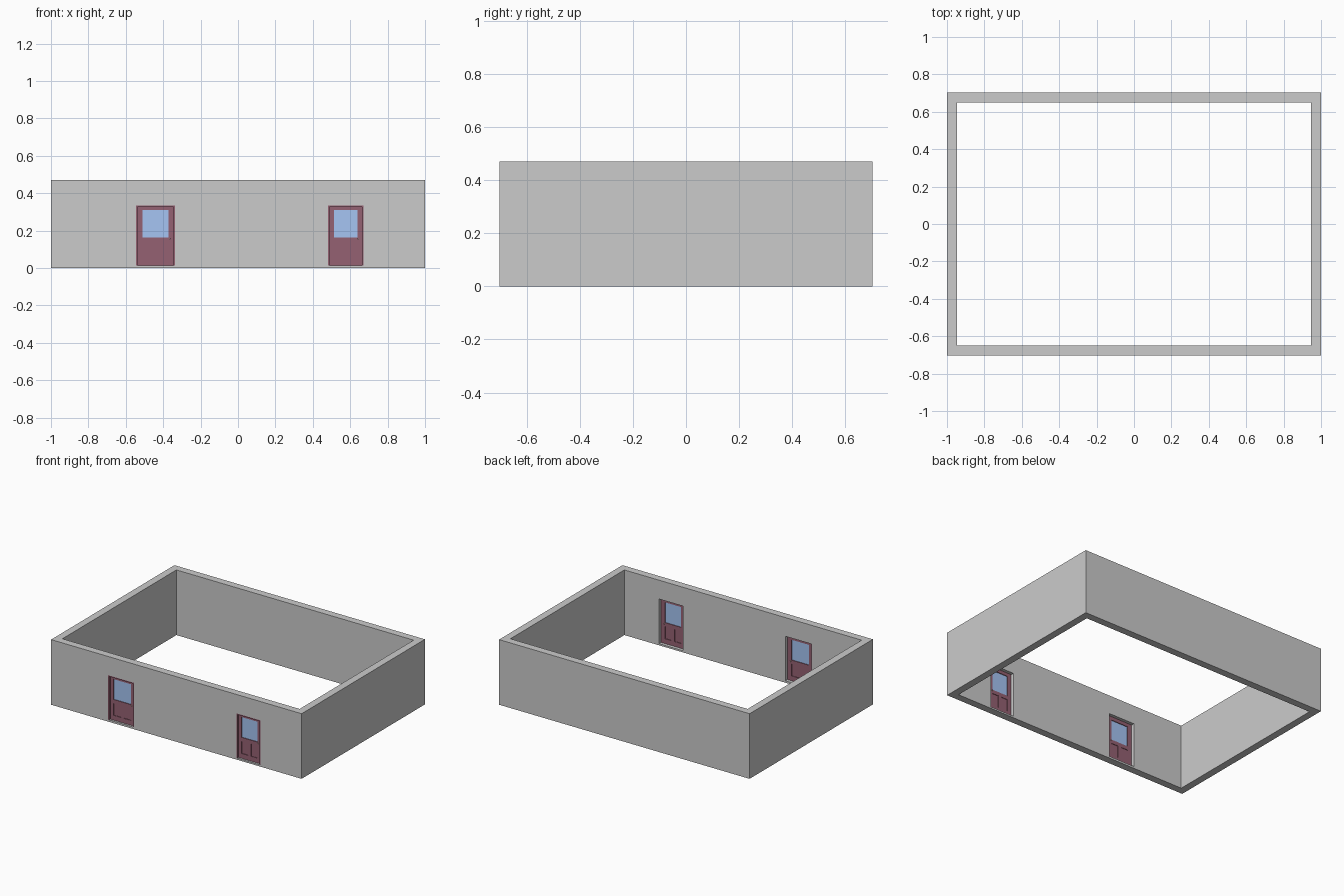
import bpy, bmesh
from mathutils import Matrix, Vector

if "Cube" in bpy.data.objects:
    bpy.data.objects.remove(bpy.data.objects["Cube"])


def material(name, color):
    m = bpy.data.materials.new(name)
    m.diffuse_color = (*color, 1)
    m.use_nodes = True
    m.node_tree.nodes["Principled BSDF"].inputs["Base Color"].default_value = m.diffuse_color
    return m


MAROON = material("maroon_paint", (0.30, 0.12, 0.17))
GLASS = material("blue_glass", (0.38, 0.56, 0.90))
BRASS = material("pale_brass", (0.70, 0.60, 0.45))


def boxes(name, spans, mat=None):
    """One object made of boxes given as (x0, x1, y0, y1, z0, z1)."""
    bm = bmesh.new()
    for x0, x1, y0, y1, z0, z1 in spans:
        centre = Vector(((x0 + x1) / 2, (y0 + y1) / 2, (z0 + z1) / 2))
        size = Matrix.Diagonal((x1 - x0, y1 - y0, z1 - z0, 1))
        bmesh.ops.create_cube(bm, size=1, matrix=Matrix.Translation(centre) @ size)
    mesh = bpy.data.meshes.new(name)
    bm.to_mesh(mesh)
    bm.free()
    ob = bpy.data.objects.new(name, mesh)
    bpy.context.collection.objects.link(ob)
    if mat:
        mesh.materials.append(mat)
    return ob


def cut(target, cutter):
    mod = target.modifiers.new("cut", 'BOOLEAN')
    mod.operation = 'DIFFERENCE'
    mod.solver = 'EXACT'
    mod.object = cutter
    bpy.context.view_layer.objects.active = target
    bpy.ops.object.modifier_apply(modifier=mod.name)
    bpy.data.objects.remove(cutter, do_unlink=True)


W, D, H, T = 1.0, 0.703, 0.47, 0.053

# wall ring
walls = boxes("walls", [(-W, W, -D, D, 0, H)])
cut(walls, boxes("room_cutter", [(-W + T, W - T, -D + T, D - T, -1, 1)]))


def door(side, x0, x1, z0, z1, stile):
    # opening through the front wall
    cut(walls, boxes("door_cutter", [(x0, x1, -D - 0.1, -D + 0.1, z0, z1)]))
    f = 0.008
    yf, yl0, yl1 = -D + 0.001, -D + 0.014, -D + 0.030

    # jamb lining
    boxes(side + "_door_frame", [
        (x0, x0 + f, yf, yl1, z0, z1), (x1 - f, x1, yf, yl1, z0, z1),
        (x0 + f, x1 - f, yf, yl1, z1 - f, z1)], MAROON)

    # leaf: stiles, rails and a centre muntin below the glass
    a, b = x0 + f, x1 - f
    ga, gb = x0 + stile, x1 - stile
    gz0, gz1 = 0.163, 0.310
    mid, pz0, pz1 = (x0 + x1) / 2, z0 + 0.035, 0.135
    boxes(side + "_door_leaf", [
        (a, ga, yl0, yl1, z0, z1 - f), (gb, b, yl0, yl1, z0, z1 - f),
        (ga, gb, yl0, yl1, gz1, z1 - f), (ga, gb, yl0, yl1, pz1, gz0),
        (ga, gb, yl0, yl1, z0, pz0),
        (mid - 0.012, mid + 0.012, yl0, yl1, pz0, pz1)], MAROON)

    # recessed lower panels
    boxes(side + "_door_panels", [
        (ga, mid - 0.012, yl0 + 0.004, yl1 - 0.004, pz0, pz1),
        (mid + 0.012, gb, yl0 + 0.004, yl1 - 0.004, pz0, pz1)], MAROON)

    # window pane
    boxes(side + "_door_glass",
          [(ga, gb, yl0 + 0.005, yl1 - 0.005, gz0, gz1)], GLASS)

    # knobs on both faces
    for face, y in (("outer", yl0 - 0.003), ("inner", yl1 + 0.003)):
        bpy.ops.mesh.primitive_uv_sphere_add(
            segments=12, ring_count=8, radius=0.004,
            location=(gb + 0.006, y, 0.155))
        knob = bpy.context.object
        knob.name = side + "_door_knob_" + face
        knob.data.materials.append(BRASS)
        bpy.ops.object.shade_smooth()


door("left", -0.545, -0.338, 0.014, 0.335, 0.034)
door("right", 0.480, 0.670, 0.012, 0.334, 0.032)
